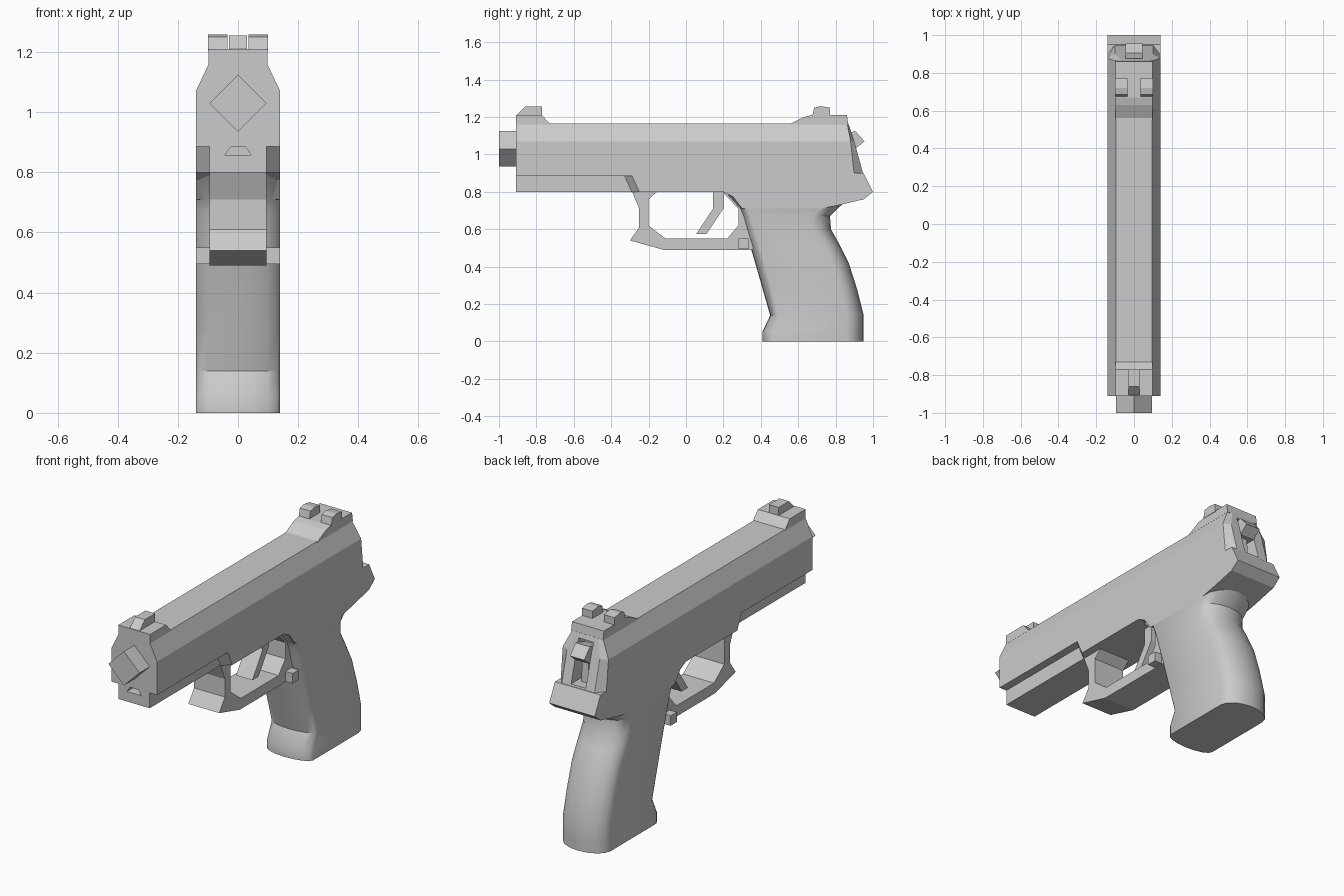
import bpy, bmesh
from math import cos, sin, pi, radians

if "Cube" in bpy.data.objects:
    bpy.data.objects.remove(bpy.data.objects["Cube"])


def loft(name, rings, smooth=False):
    """Skin a list of equal-length rings and cap both ends."""
    bm = bmesh.new()
    rows = [[bm.verts.new(p) for p in ring] for ring in rings]
    n = len(rows[0])
    for a, b in zip(rows, rows[1:]):
        for i in range(n):
            j = (i + 1) % n
            bm.faces.new((a[i], a[j], b[j], b[i]))
    bm.faces.new(rows[0])
    bm.faces.new(rows[-1])
    bmesh.ops.recalc_face_normals(bm, faces=bm.faces)
    mesh = bpy.data.meshes.new(name)
    bm.to_mesh(mesh)
    bm.free()
    obj = bpy.data.objects.new(name, mesh)
    bpy.context.collection.objects.link(obj)
    if smooth:
        bpy.ops.object.select_all(action='DESELECT')
        obj.select_set(True)
        bpy.context.view_layer.objects.active = obj
        bpy.ops.object.shade_smooth_by_angle(angle=radians(35))
    return obj


def slab(name, profile, x0, x1=None):
    """Extrude a (y, z) profile across x; one value means symmetric."""
    if x1 is None:
        x0, x1 = -x0, x0
    return loft(name, [[(x, y, z) for y, z in profile] for x in (x0, x1)])


def box(y0, y1, z0, z1):
    return [(y0, z0), (y1, z0), (y1, z1), (y0, z1)]


def cut(obj, cutter):
    mod = obj.modifiers.new("cut", 'BOOLEAN')
    mod.operation = 'DIFFERENCE'
    mod.solver = 'EXACT'
    mod.object = cutter
    cutter.hide_render = True
    cutter.hide_viewport = True


# Slide: faceted section with a sloped, chamfered rear
def section(heights, scale):
    half = [(.14, .885), (.14, 1.07), (.095, 1.165)]
    right = [(x * scale, y, z) for (x, z), y in zip(half, heights)]
    return right + [(-x, y, z) for x, y, z in reversed(right)]


slide = loft("slide", [section((-.91,) * 3, 1),
                       section((.90, .88, .862), 1),
                       section((.95, .90, .868), .72)])
cut(slide, slab("hammer_slot_cutter", box(.82, 1.1, .91, 1.14), .045))

# Frame: front edge chamfered, rear tail above the grip
def frame_ring(x, top, low):
    pts = [(top, .888), (.90, .9), (.95, .9), (1.0, .8), (.95, .76), (.80, .725),
           (.72, .71), (.30, .71), (.25, .775), (.20, .8), (low, .8)]
    return [(x, y, z) for y, z in pts]


loft("frame", [frame_ring(-.14, -.29, -.25), frame_ring(-.095, -.33, -.29),
               frame_ring(.095, -.33, -.29), frame_ring(.14, -.29, -.25)])
dust_cover = slab("dust_cover", box(-.91, -.25, .8, .89), .095)
cut(dust_cover, loft("guide_slot_cutter", [
    [(-.045, y, .855), (.045, y, .855), (.025, y, .884), (-.025, y, .884)]
    for y in (-.95, -.75)]))

# Grip: z, front crest, front edge, rear edge, rear crest
levels = [(0, .41, .46, .86, .95), (.055, .41, .46, .86, .95),
          (.14, .45, .50, .86, .95), (.28, .41, .46, .825, .915),
          (.42, .37, .42, .78, .87), (.52, .34, .39, .725, .82),
          (.60, .315, .365, .68, .775), (.67, .295, .345, .68, .77),
          (.71, .28, .325, .72, .81), (.79, .21, .25, .80, .90)]
SEG = 8


def grip_ring(z, fc, fe, re, rc):
    arc = [(.14 * cos(pi * i / SEG), sin(pi * i / SEG)) for i in range(SEG + 1)]
    return ([(x, re + (rc - re) * s, z) for x, s in arc] +
            [(-x, fe + (fc - fe) * s, z) for x, s in arc])


loft("grip", [grip_ring(*lv) for lv in levels], smooth=True)

# Barrel: square tube end turned to a diamond
loft("barrel", [[(.095, y, 1.03), (0, y, 1.125), (-.095, y, 1.03), (0, y, .935)]
                for y in (-1, -.90)])

# Trigger guard, rear stop and trigger
slab("trigger_guard", [(-.29, .805), (-.25, .71), (-.25, .61), (-.30, .54), (-.12, .49),
                       (.36, .49), (.34, .70), (.26, .805), (.19, .805), (.28, .71),
                       (.28, .62), (.22, .55), (-.11, .55), (-.20, .62), (-.20, .76),
                       (-.15, .805)], .095)
slab("guard_stop", box(.28, .335, .495, .55), .14)
slab("trigger", [(.145, .81), (.20, .81), (.20, .71), (.11, .575), (.055, .575),
                 (.145, .71)], .05)

# Front sight
slab("front_sight_base", [(-.91, 1.16), (-.91, 1.21), (-.77, 1.21), (-.725, 1.16)], .098)
slab("front_sight_blade", [(-.91, 1.205), (-.86, 1.255), (-.77, 1.255), (-.77, 1.205)], .03)

# Rear sight with a pair of posts
slab("rear_sight_base", [(.55, 1.16), (.63, 1.2), (.67, 1.21), (.86, 1.21), (.868, 1.16)], .098)
for side, name in ((-1, "left"), (1, "right")):
    slab("rear_sight_post_" + name,
         [(.675, 1.205), (.685, 1.25), (.72, 1.258), (.77, 1.25), (.77, 1.205)],
         side * .035, side * .1)

# Hammer
slab("hammer_head", [(.82, 1.10), (.905, 1.125), (.955, 1.07), (.905, 1.03), (.82, 1.03)], .044)
slab("hammer_stem", [(.81, 1.08), (.88, 1.05), (.89, .9), (.81, .9)], .02)
